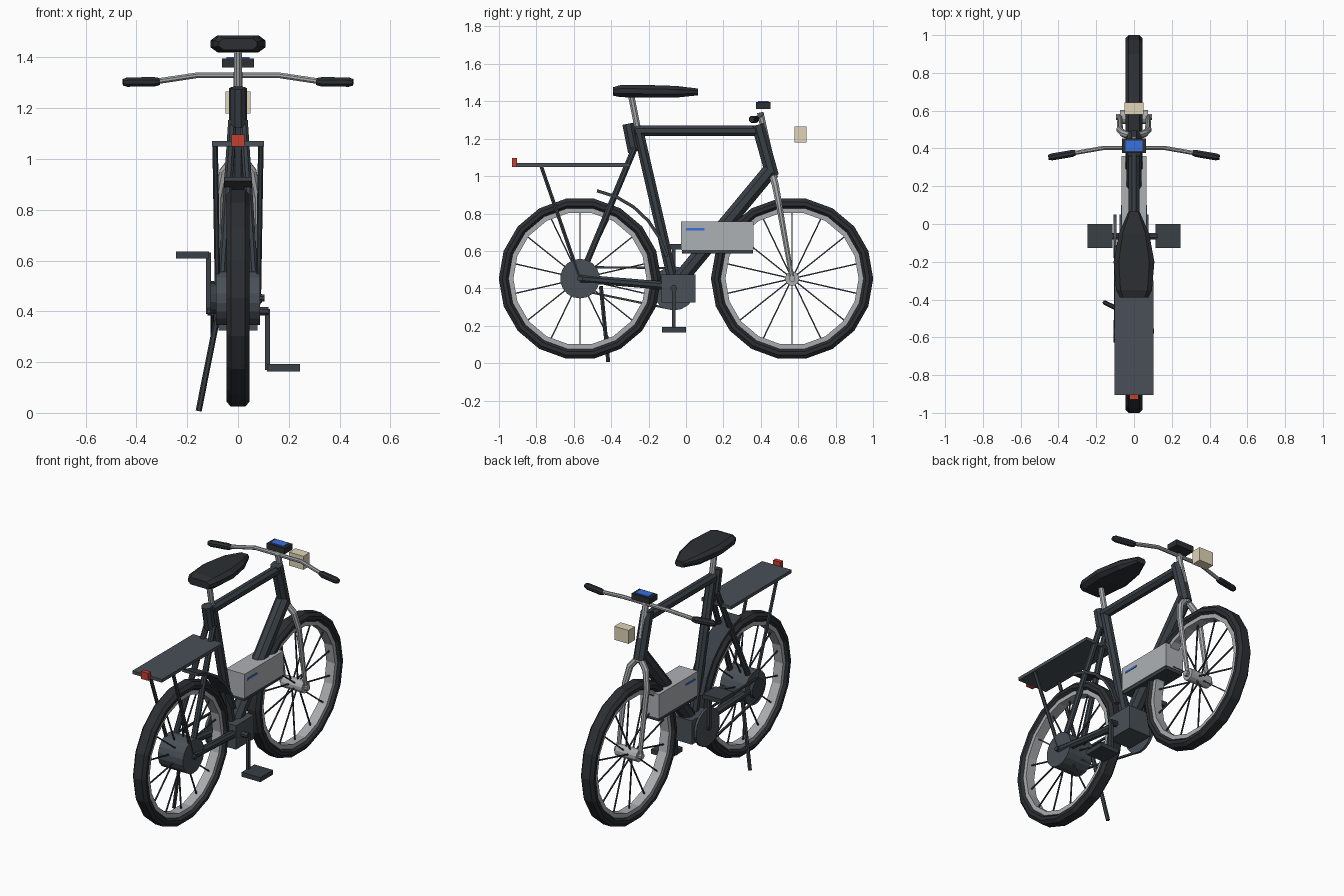
import bpy, bmesh, math
from mathutils import Vector

if "Cube" in bpy.data.objects:
    bpy.data.objects.remove(bpy.data.objects["Cube"])

def mat(name, *c):
    m = bpy.data.materials.new(name)
    m.diffuse_color = (*c, 1)
    m.use_nodes = True
    m.node_tree.nodes["Principled BSDF"].inputs["Base Color"].default_value = m.diffuse_color
    return m

FRAME = mat("frame_dark", .04, .05, .06)
RUBBER = mat("rubber", .025, .028, .032)
SLATE = mat("slate", .065, .08, .095)
STEEL = mat("steel", .4, .41, .42)
SILVER = mat("silver", .42, .44, .46)
BLUE = mat("blue", .04, .16, .72)
RED = mat("red", .55, .05, .03)
CREAM = mat("cream", .75, .66, .48)

def make(name, verts, faces, m):
    me = bpy.data.meshes.new(name)
    me.from_pydata(verts, [], faces)
    bm = bmesh.new()
    bm.from_mesh(me)
    bmesh.ops.recalc_face_normals(bm, faces=bm.faces)
    bm.to_mesh(me)
    bm.free()
    me.materials.append(m)
    o = bpy.data.objects.new(name, me)
    bpy.context.collection.objects.link(o)
    return o

def loft(name, rings, m, closed=False):
    """Skin a list of equal-length vertex rings; cap the ends unless closed."""
    n, k = len(rings[0]), len(rings)
    verts = [tuple(v) for r in rings for v in r]
    faces = []
    for i in range(k if closed else k - 1):
        a, b = i * n, (i + 1) % k * n
        faces += [(a + j, a + (j + 1) % n, b + (j + 1) % n, b + j) for j in range(n)]
    if not closed:
        faces += [tuple(range(n)), tuple(range((k - 1) * n, k * n))]
    return make(name, verts, faces, m)

def tube(name, pts, r, m, sides=8):
    """Tube along a path of points, r may be one radius or one per point."""
    pts = [Vector(p) for p in pts]
    rs = r if isinstance(r, (list, tuple)) else [r] * len(pts)
    rings = []
    for i, p in enumerate(pts):
        t = (pts[min(i + 1, len(pts) - 1)] - pts[max(i - 1, 0)]).normalized()
        ref = Vector((1, 0, 0)) if abs(t.x) < .8 else Vector((0, 0, 1))
        u = t.cross(ref).normalized()
        w = t.cross(u)
        ang = [2 * math.pi * (j + .5) / sides for j in range(sides)]
        rings.append([p + rs[i] * (math.cos(a) * u + math.sin(a) * w) for a in ang])
    return loft(name, rings, m)

def box(name, x, y, z, m):
    rect = lambda zz: [(x[0], y[0], zz), (x[1], y[0], zz), (x[1], y[1], zz), (x[0], y[1], zz)]
    return loft(name, [rect(z[0]), rect(z[1])], m)

def hoop(name, y, z, profile, m, sides=18):
    """Revolve an (x, radius) profile about the axle."""
    rings = []
    for i in range(sides):
        a = 2 * math.pi * i / sides
        rings.append([(px, y + r * math.cos(a), z + r * math.sin(a)) for px, r in profile])
    return loft(name, rings, m, closed=True)

AX, WY = .452, .567          # axle height, wheel offset
BB = (-.065, .40)            # crank axis y, z

# Wheels
for tag, y in (("rear", -WY), ("front", WY)):
    hoop(tag + "_tyre", y, AX, [(-.03, .382), (-.045, .395), (-.045, .415), (-.028, .434),
                                (.028, .434), (.045, .415), (.045, .395), (.03, .382)], RUBBER)
    hoop(tag + "_rim", y, AX, [(-.03, .356), (-.03, .388), (.03, .388), (.03, .356)], STEEL)
    for i in range(14):
        a = math.pi / 2 + 2 * math.pi * i / 14
        c, s = math.cos(a), math.sin(a)
        tube(f"{tag}_spoke_{i}", [((-1) ** i * .02, y + .02 * c, AX + .02 * s),
                                  (0, y + .36 * c, AX + .36 * s)], .005, FRAME, 4)
tube("rear_hub_motor", [(-.087, -WY, AX), (.087, -WY, AX)], .106, SLATE, 18)
tube("rear_axle", [(-.105, -WY, AX), (.105, -WY, AX)], .015, FRAME)
tube("front_hub", [(-.075, WY, AX), (.075, WY, AX)], .038, STEEL, 12)
tube("front_axle", [(-.095, WY, AX), (.095, WY, AX)], .018, STEEL)

# Frame
tube("seat_tube", [(0, -.257, 1.25), (0, -.065, .42)], .03, FRAME)
tube("top_tube", [(0, -.27, 1.242), (0, .39, 1.242)], .031, FRAME)
tube("head_tube", [(0, .385, 1.275), (0, .462, 1.0)], .038, FRAME)
tube("down_tube", [(0, .45, 1.03), (0, -.04, .44)], .044, FRAME)
tube("seat_cluster", [(0, -.31, 1.28), (0, -.28, 1.13)], .033, FRAME)
for tag, s in (("left", -1), ("right", 1)):
    tube("seat_stay_" + tag, [(s * .022, -.275, 1.15), (s * .068, -WY, AX)], .018, FRAME)
    tube("chain_stay_" + tag, [(s * .075, -WY, AX), (s * .05, -.06, .41)], .024, FRAME)
    tube("rack_strut_" + tag, [(s * .09, -.775, 1.055), (s * .08, -WY, AX)], .011, FRAME, 6)
    # Fork leg
    tube("fork_leg_" + tag, [(s * .015, .465, 1.0), (s * .055, .478, .95), (s * .075, .497, .85),
                             (s * .075, .567, .452)], [.02, .02, .018, .013], STEEL)

# Saddle and post
tube("seat_post", [(0, -.295, 1.44), (0, -.257, 1.25)], .018, STEEL)
def saddle_ring(y, w, lo, hi):
    h, mid = (hi - lo) / 2, (hi + lo) / 2
    return [(fx * w, y, mid + fz * h) for fx, fz in
            ((1, -.4), (1, .4), (.75, 1), (-.75, 1), (-1, .4), (-1, -.4), (-.75, -1), (.75, -1))]
loft("saddle", [saddle_ring(*r) for r in ((-.39, .075, 1.43, 1.475), (-.35, .095, 1.422, 1.487),
     (-.2, .108, 1.42, 1.487), (-.05, .08, 1.42, 1.482), (.065, .03, 1.432, 1.468))], RUBBER)

# Stem, handlebar, grips
tube("stem", [(0, .397, 1.34), (0, .475, .99)], .019, STEEL)
tube("handlebar", [(-.45, .352, 1.302), (-.32, .375, 1.306), (-.16, .403, 1.33),
                   (.16, .403, 1.33), (.32, .375, 1.306), (.45, .352, 1.302)], .012, STEEL)
for tag, s in (("left", -1), ("right", 1)):
    tube("grip_" + tag, [(s * .31, .377, 1.305), (s * .33, .373, 1.304), (s * .435, .355, 1.303),
                         (s * .453, .352, 1.302)], [.015, .02, .02, .014], RUBBER)

# Display and lights
box("display", (-.063, .063), (.375, .453), (1.36, 1.396), RUBBER)
box("display_screen", (-.046, .046), (.386, .442), (1.39, 1.402), BLUE)
box("headlight", (-.05, .05), (.58, .643), (1.18, 1.265), CREAM)
box("tail_light", (-.025, .025), (-.93, -.903), (1.05, 1.097), RED)

# Rack
box("rack_plate", (-.103, .103), (-.905, -.3), (1.05, 1.07), SLATE)

# Rear mudguard
guard = []
for i in range(6):
    a = math.radians(79 - i * 13)
    c, s = math.cos(a), math.sin(a)
    guard.append([(x, -WY + r * c, AX + r * s) for x, r in
                  ((-.055, .47), (.055, .47), (.055, .487), (-.055, .487))])
loft("rear_mudguard", guard, FRAME)

# Battery
box("battery", (-.065, .065), (-.027, .36), (.605, .757), SILVER)
box("battery_base", (-.06, .06), (-.022, .357), (.585, .606), FRAME)
for tag, s in (("left", -1), ("right", 1)):
    box("battery_stripe_" + tag, sorted((s * .06, s * .068)), (0, .1), (.71, .722), BLUE)

# Motor, chain and cranks
box("motor_housing", (-.077, .077), (-.13, .05), (.325, .475), SLATE)
tube("crank_axle", [(-.12, *BB), (.12, *BB)], .018, FRAME)
tube("chainring", [(-.108, *BB), (-.092, *BB)], .118, SLATE, 18)
tube("rear_cog", [(-.108, -WY, AX), (-.086, -WY, AX)], .062, FRAME, 12)
tube("chain_upper", [(-.1, -WY, .514), (-.1, -.065, .508)], .008, FRAME, 4)
tube("chain_lower", [(-.1, -WY, .39), (-.1, -.08, .29)], .008, FRAME, 4)
for tag, s in (("left", -1), ("right", 1)):
    tip = BB[1] - s * .222
    lo, hi = sorted((BB[1] - s * -.01, tip - s * .01))
    box("crank_" + tag, sorted((s * .107, s * .126)), (-.075, -.055), (lo, hi), FRAME)
    box("pedal_" + tag, sorted((s * .115, s * .245)), (-.128, 0), (tip - .014, tip + .014), FRAME)

# Kickstand
tube("kickstand", [(-.075, -.455, .41), (-.155, -.416, .008)], .012, FRAME, 6)
